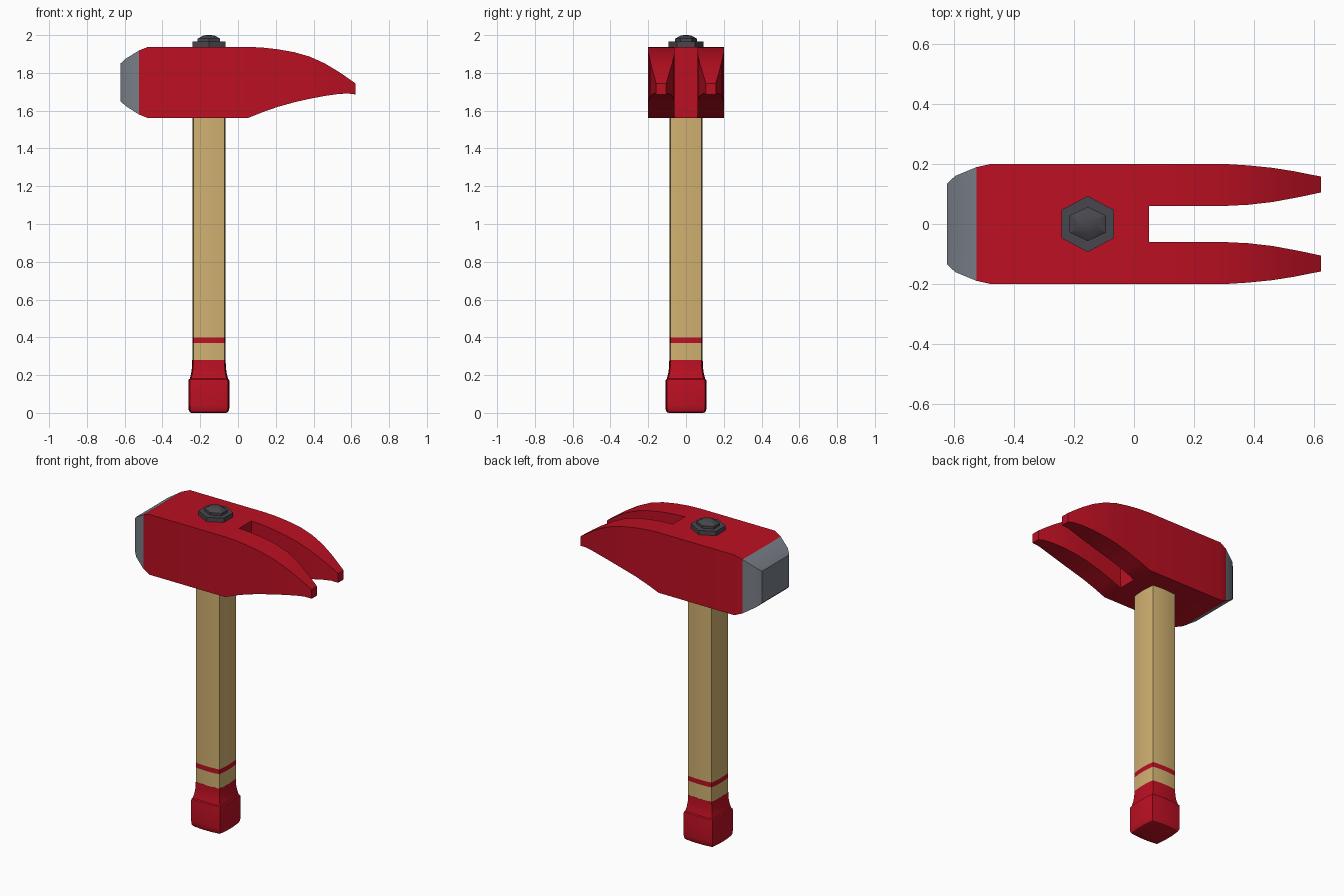
import bpy, bmesh, math

if "Cube" in bpy.data.objects:
    bpy.data.objects.remove(bpy.data.objects["Cube"])


def material(name, r, g, b):
    m = bpy.data.materials.new(name)
    m.diffuse_color = (r, g, b, 1)
    m.use_nodes = True
    m.node_tree.nodes["Principled BSDF"].inputs["Base Color"].default_value = m.diffuse_color
    return m


RED = material("red paint", 0.5, 0.005, 0.016)
WOOD = material("pale wood", 0.64, 0.44, 0.165)
STEEL = material("bare steel", 0.19, 0.21, 0.24)
DARK = material("dark metal", 0.062, 0.062, 0.075)
CX = -0.154  # handle axis


def finish(bm, name, mats, rule=lambda c: 0, angle=30):
    bmesh.ops.recalc_face_normals(bm, faces=bm.faces)
    for f in bm.faces:
        f.material_index = rule(f.calc_center_median())
    me = bpy.data.meshes.new(name)
    bm.to_mesh(me)
    bm.free()
    for m in mats:
        me.materials.append(m)
    ob = bpy.data.objects.new(name, me)
    bpy.context.collection.objects.link(ob)
    bpy.ops.object.select_all(action='DESELECT')
    ob.select_set(True)
    bpy.context.view_layer.objects.active = ob
    bpy.ops.object.shade_smooth_by_angle(angle=math.radians(angle))
    return ob


def loft(section, levels):
    """Stack scaled copies of a 2D section: levels are (z, scale x, scale y)."""
    bm = bmesh.new()
    rings = [[bm.verts.new((CX + x * sx, y * sy, z)) for x, y in section]
             for z, sx, sy in levels]
    n = len(section)
    for a, b in zip(rings, rings[1:]):
        for i in range(n):
            bm.faces.new((a[i], a[(i + 1) % n], b[(i + 1) % n], b[i]))
    bm.faces.new(rings[0])
    bm.faces.new(rings[-1])
    return bm


# Handle section: a square with gently bulging sides
square = []
for side in range(4):
    c, s = math.cos(side * math.pi / 2), math.sin(side * math.pi / 2)
    for k in range(6):
        t = -1 + k / 3
        x, y = 1 - 0.075 * t * t, 0.925 * t
        square.append((x * c - y * s, x * s + y * c))

# Wooden handle with painted band
bm = loft(square, [(z, 0.088, 0.088) for z in (0.28, 0.37, 0.40, 1.60)])
finish(bm, "handle", [WOOD, RED], lambda c: 1 if 0.371 < c.z < 0.399 else 0)

# Flared grip end
grip = [(0, 0.092), (0.004, 0.101), (0.016, 0.107), (0.04, 0.109), (0.165, 0.109),
        (0.176, 0.107), (0.181, 0.101), (0.19, 0.099), (0.21, 0.094),
        (0.24, 0.09), (0.28, 0.0885)]
finish(loft(square, [(z, r, r) for z, r in grip]), "grip", [RED], angle=35)

# Hexagonal washer and nut (flats facing x)
hexa = [(math.cos(math.radians(30 + 60 * i)) / math.cos(math.radians(30)),
         math.sin(math.radians(30 + 60 * i))) for i in range(6)]
finish(loft(hexa, [(1.93, 0.088, 0.093), (1.965, 0.088, 0.093)]), "washer", [DARK])
finish(loft(hexa, [(1.96, 0.06, 0.057), (1.981, 0.06, 0.057),
                   (1.998, 0.03, 0.028), (2.0, 0.01, 0.01)]), "nut", [DARK])

# Head stations along x: (x, z bottom, z top, inner y, outer y)
stations = [
    (-0.622, 1.65, 1.85, 0.06, 0.135), (-0.595, 1.625, 1.875, 0.06, 0.16),
    (-0.525, 1.58, 1.918, 0.06, 0.189), (-0.475, 1.56, 1.938, 0.06, 0.2),
    (0.05, 1.56, 1.938, 0.06, 0.2), (0.13, 1.592, 1.934, 0.06, 0.2),
    (0.21, 1.62, 1.925, 0.06, 0.2), (0.30, 1.645, 1.909, 0.06, 0.2),
    (0.38, 1.663, 1.886, 0.064, 0.195), (0.46, 1.678, 1.85, 0.073, 0.187),
    (0.53, 1.688, 1.808, 0.086, 0.176), (0.58, 1.691, 1.774, 0.096, 0.166),
    (0.622, 1.686, 1.744, 0.105, 0.158)]
bm = bmesh.new()
rings = []
for x, zb, zt, yi, yo in stations:
    rings.append([[bm.verts.new((x, y, z)) for y in (-yo, -yi, yi, yo)]
                  for z in (zb, zt)])
for i, (a, b) in enumerate(zip(rings, rings[1:])):
    claw = i >= 4
    for k in ((0, 2) if claw else (0, 1, 2)):          # top and bottom strips
        for lv in (0, 1):
            bm.faces.new((a[lv][k], a[lv][k + 1], b[lv][k + 1], b[lv][k]))
    for k in ((0, 1, 2, 3) if claw else (0, 3)):       # side walls
        bm.faces.new((a[0][k], a[1][k], b[1][k], b[0][k]))
for r, strips in ((0, (0, 1, 2)), (4, (1,)), (-1, (0, 2))):  # end caps, slot end
    for k in strips:
        q = rings[r]
        bm.faces.new((q[0][k], q[0][k + 1], q[1][k + 1], q[1][k]))
finish(bm, "hammer_head", [RED, STEEL], lambda c: 1 if c.x < -0.53 else 0, angle=32)
